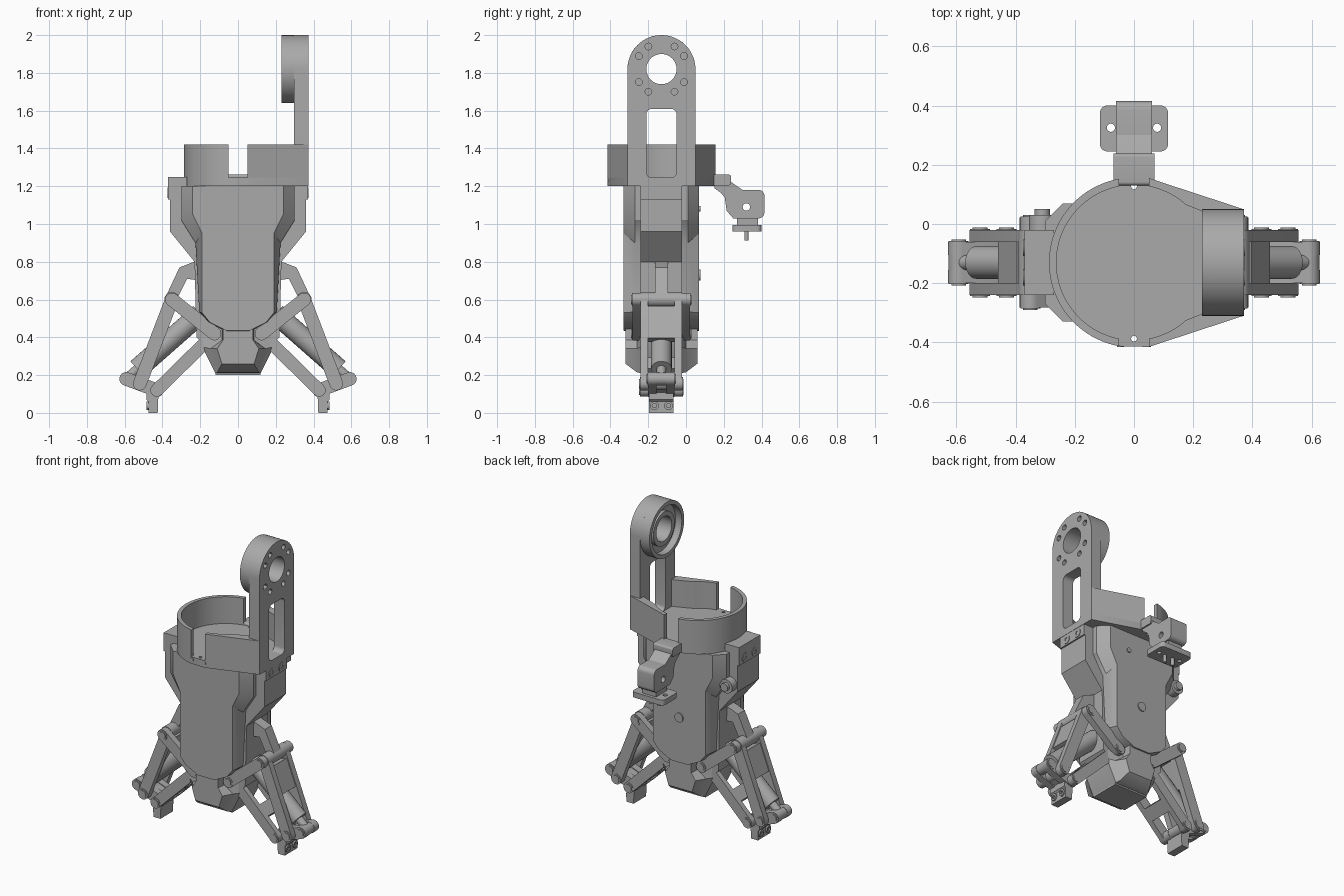
import bpy, bmesh
from math import sin, cos, pi, radians, atan2
from mathutils import Vector

cube = bpy.data.objects.get("Cube")
if cube:
    bpy.data.objects.remove(cube, do_unlink=True)

gray = bpy.data.materials.new("machined_gray")
gray.use_nodes = True
COLOR = (0.4, 0.4, 0.4, 1)
gray.diffuse_color = COLOR
gray.node_tree.nodes["Principled BSDF"].inputs["Base Color"].default_value = COLOR

MID = -0.13  # depth of the gripper's centre plane


def finish(name, bm):
    bmesh.ops.remove_doubles(bm, verts=bm.verts, dist=0.0001)
    bmesh.ops.recalc_face_normals(bm, faces=bm.faces)
    mesh = bpy.data.meshes.new(name)
    bm.to_mesh(mesh)
    bm.free()
    mesh.materials.append(gray)
    for p in mesh.polygons:
        p.use_smooth = True
    mesh.set_sharp_from_angle(angle=radians(30))
    ob = bpy.data.objects.new(name, mesh)
    bpy.context.scene.collection.objects.link(ob)
    return ob


def place(axis, u, v, w):
    return {"x": (w, u, v), "y": (u, w, v), "z": (u, v, w)}[axis]


def plate(name, axis, a, b, outline, holes=()):
    """Extrude an outline with holes from a to b along an axis."""
    bm = bmesh.new()
    edges = []
    for loop in [outline, *holes]:
        vs = [bm.verts.new(place(axis, u, v, a)) for u, v in loop]
        if not holes:
            bm.faces.new(vs)
        else:
            edges += [bm.edges.new((vs[i - 1], vs[i])) for i in range(len(vs))]
    if holes:
        bmesh.ops.triangle_fill(bm, use_beauty=True, edges=edges)
    out = bmesh.ops.extrude_face_region(bm, geom=bm.faces[:])
    moved = [g for g in out["geom"] if isinstance(g, bmesh.types.BMVert)]
    bmesh.ops.translate(bm, verts=moved, vec=place(axis, 0, 0, b - a))
    return finish(name, bm)


def arc(cx, cy, r, a0, a1, n=24):
    angles = [radians(a0 + (a1 - a0) * i / n) for i in range(n + 1)]
    return [(cx + r * cos(t), cy + r * sin(t)) for t in angles]


def circle(cx, cy, r, n=24):
    return arc(cx, cy, r, 0, 360, n)[:-1]


def rect(u0, u1, v0, v1, r=0.0):
    """Rectangle with optional rounded corners."""
    if not r:
        return [(u0, v0), (u1, v0), (u1, v1), (u0, v1)]
    corners = [(u1 - r, v1 - r), (u0 + r, v1 - r), (u0 + r, v0 + r), (u1 - r, v0 + r)]
    return [p for k, c in enumerate(corners) for p in arc(*c, r, 90 * k, 90 * k + 90, 6)]


def capsule(p, q, r):
    t = atan2(q[1] - p[1], q[0] - p[0]) * 180 / pi
    return arc(*q, r, t - 90, t + 90, 12) + arc(*p, r, t + 90, t + 270, 12)


def strip(p, q, t0, t1, r):
    """Square-ended piece of the line from p to q."""
    a, b = Vector(p).lerp(Vector(q), t0), Vector(p).lerp(Vector(q), t1)
    d = (b - a).normalized()
    n = Vector((-d.y, d.x)) * r
    return [tuple(a + n), tuple(a - n), tuple(b - n), tuple(b + n)]


def both(half):
    return half + [(-x, z) for x, z in reversed(half)]


def loft(name, sections):
    """Join mirrored x-z outlines given at different depths."""
    bm = bmesh.new()
    rings = [[bm.verts.new((x, y, z)) for x, z in both(half)] for y, half in sections]
    bm.faces.new(rings[0])
    bm.faces.new(rings[-1])
    for r, s in zip(rings, rings[1:]):
        for i in range(len(r)):
            bm.faces.new((r[i - 1], r[i], s[i], s[i - 1]))
    return finish(name, bm)


def rod(name, p, q, r):
    bm = bmesh.new()
    p, q = Vector(p), Vector(q)
    d = q - p
    m = d.to_track_quat("Z", "Y").to_matrix().to_4x4()
    m.translation = (p + q) / 2
    bmesh.ops.create_cone(bm, cap_ends=True, segments=24, radius1=r, radius2=r,
                          depth=d.length, matrix=m)
    return finish(name, bm)


# Body: narrow wings and a bevelled shell with matching front and back panels
wing = [(.36, 1.2), (.36, .96), (.23, .8), (.22, .4), (.1, .3)]
plate("body_wings", "y", MID - .11, MID + .11, both(wing))
panel = [(.24, 1.2), (.24, 1.05), (.19, .95), (.19, .53), (.15, .48), (.06, .435)]
flare = [(.3, 1.2), (.3, 1.02), (.225, .9), (.205, .535), (.155, .48), (.06, .43)]
loft("body_shell", [(MID - .2, panel), (MID - .14, flare), (MID + .14, flare), (MID + .2, panel)])

# Palm below the shell, pocketed around the link pivots
core = [(.2, .52), (.2, .42), (.19, .35), (.12, .21)]
rim = [(.085, .5), (.085, .385), (.145, .34), (.11, .215)]
face = [(.08, .5), (.08, .385), (.11, .34), (.085, .26)]
loft("palm", [(MID - .19, face), (MID - .13, rim), (MID - .105, core),
              (MID + .105, core), (MID + .13, rim), (MID + .19, face)])
plate("palm_pad", "z", .2, .22, rect(-.12, .12, MID - .1, MID + .1))

# Shoulder blocks with bolts
for side, s, top in (("left", 1, 1.2), ("right", -1, 1.25)):
    plate(side + "_shoulder", "y", MID - .11, MID + .11, rect(s * .27, s * .37, 1.13, top))
    for y in (MID - .05, MID + .05):
        plate(side + "_shoulder_bolt", "x", s * .365, s * .374,
              circle(y, 1.165, .028), [circle(y, 1.165, .013, 6)])

# Collar: floor, round wall and two straight walls that meet the arm
rim_arc = arc(0, MID, .287, 100, 260, 40)
plate("collar_floor", "z", 1.2, 1.245, rim_arc + [(.05, -.415), (.37, -.31), (.37, .05), (.05, .155)],
      [circle(0, MID + .257, .01, 12), circle(0, MID - .257, .01, 12)])
plate("collar_round_wall", "z", 1.2, 1.42, rim_arc + arc(0, MID, .262, 259, 101, 40))
for s in (1, -1):
    plate("collar_straight_wall", "z", 1.2, 1.42,
          [(.05, MID + s * .285), (.37, MID + s * .18), (.31, MID + s * .14)]
          + arc(0, MID, .262, s * 48, s * 79, 8))
    rod("collar_screw", (s * .045, -.416, 1.228), (s * .045, -.39, 1.228), .012)

# Upright arm with window, bearing hole and counterbored bolt circle
HUB = (MID, 1.82)
bolts = [circle(HUB[0] + .138 * cos(radians(a)), HUB[1] + .138 * sin(radians(a)), .018, 12)
         for k in range(4) for a in (90 * k + 30, 90 * k + 60)]
plate("arm", "x", .297, .372, [(MID - .18, 1.2), (MID + .18, 1.2)] + arc(*HUB, .18, 0, 180, 32),
      [circle(*HUB, .08, 32), rect(MID - .08, MID + .08, 1.245, 1.61, .03)] + bolts)
plate("arm_bearing_housing", "x", .23, .3, circle(*HUB, .18, 48), [circle(*HUB, .155, 48)])
plate("arm_bearing_seat", "x", .275, .3, circle(*HUB, .16, 48), [circle(*HUB, .08, 32)])
plate("arm_bearing_ring", "x", .25, .28, circle(*HUB, .11, 32), [circle(*HUB, .08, 32)])

# Fingers: the same linkage on each side
for side, s in (("left", 1), ("right", -1)):
    A, B, C, D, E = [(s * x, z) for x, z in
                     ((.35, .6), (.125, .42), (.43, .12), (.52, .155), (.592, .18))]

    def part(name, lo, hi, outline):
        plate(side + "_" + name, "y", MID + lo, MID + hi, outline)

    def pair(name, lo, hi, outline):
        part(name, lo, hi, outline)
        part(name, -hi, -lo, outline)

    part("finger_bracket", -.035, .035, [(s * x, z) for x, z in (
        (.2, .81), (.22, .805), (.31, .77), (.385, .61), (.34, .57), (.27, .71), (.2, .7))])
    part("finger_knuckle", -.11, .11, capsule(A, A, .04))
    pair("upper_link", .11, .152, capsule(A, B, .036))
    pair("outer_link", .07, .11, capsule(A, D, .036))
    part("outer_link_web", -.1, .1, strip(A, D, .1, .48, .03))
    pair("lower_link", .075, .11, capsule(B, C, .034))
    part("lower_link_web", -.1, .1, strip(B, C, .5, .7, .034))
    pair("fingertip_link", .025, .07, capsule(E, C, .036))
    part("fingertip_core", -.03, .03, strip(D, C, 0, 1, .03))
    part("fingertip_mount", -.065, .065, [(s * x, z) for x, z in (
        (.425, 0), (.475, 0), (.475, .06), (.485, .07), (.485, .13), (.42, .13))])
    for y in (-.037, .037):
        plate(side + "_fingertip_bolt", "x", s * .47, s * .484,
              circle(MID + y, .038, .023), [circle(MID + y, .038, .012, 6)])

    # Pins with stepped heads
    for name, P, reach in (("knuckle", A, .155), ("palm", B, .155), ("tip", C, .113),
                           ("fork", D, .113), ("actuator", E, .073)):
        part(name + "_pin_collar", -reach, reach, circle(*P, .034))
        part(name + "_pin", -reach - .005, reach + .005, circle(*P, .025))

    # Linear actuator running from the palm to the outermost pin
    start = (s * .2, MID, .525)
    end = (E[0], MID, E[1])
    rod(side + "_actuator_body", start, Vector(start).lerp(end, .85), .055)
    rod(side + "_actuator_rod", start, end, .025)
    part("actuator_eye", -.025, .025, circle(*E, .034))

# Rear hinge bracket and its mounting foot
plate("rear_hinge_block", "x", -.07, .07, rect(.13, .238, 1.205, 1.262, .012))
plate("rear_bracket", "x", -.06, .06,
      [(.15, 1.22), (.15, 1.19), (.185, 1.165), (.205, 1.14), (.215, 1.07), (.25, 1.03)]
      + arc(.385, 1.06, .03, -90, 0, 6) + arc(.385, 1.15, .03, 0, 90, 6)
      + [(.3, 1.18), (.27, 1.2), (.23, 1.23)],
      [circle(.32, 1.09, .02, 16)])
plate("rear_foot_stem", "x", -.05, .05, rect(.27, .38, .99, 1.035))
plate("rear_foot", "z", .96, .995, rect(-.115, .115, .245, .4, .025),
      [circle(-.078, .325, .014, 16), circle(.078, .325, .014, 16)])
for x in (-.03, .03):
    rod("rear_foot_pin", (x, .32, .912), (x, .32, .97), .011)

# Rear connector and back cover buttons
rod("connector_base", (-.31, -.04, 1), (-.31, .03, 1), .045)
rod("connector_plug", (-.31, 0, 1), (-.31, .05, 1), .026)
for x, z, r in ((0, .73, .03), (.1, 1.08, .015)):
    rod("back_button", (x, .06, z), (x, .077, z), r)
